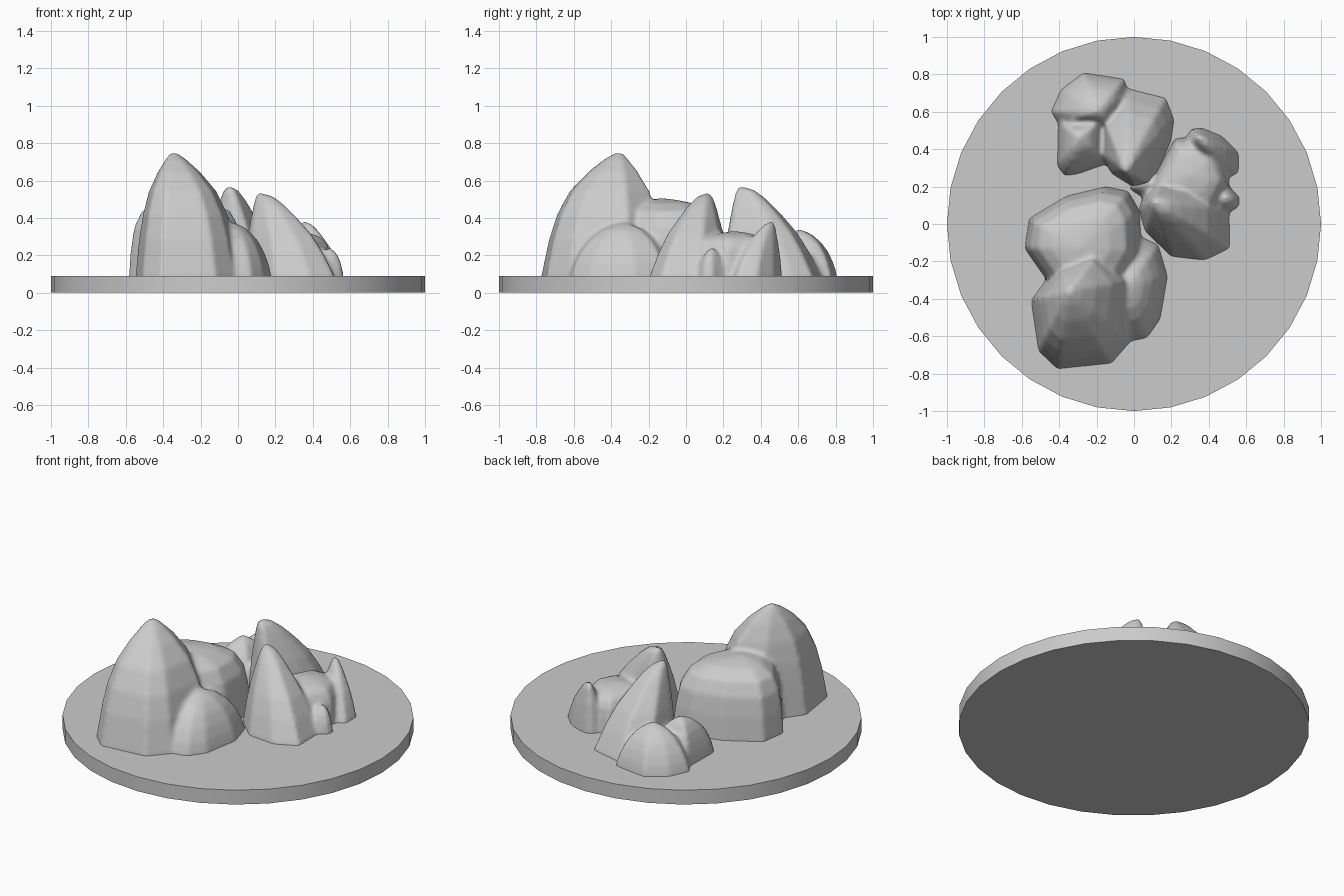
import bpy, bmesh

if "Cube" in bpy.data.objects:
    bpy.data.objects.remove(bpy.data.objects["Cube"])

BASE = 0.09   # top of the disc
SUNK = 0.03   # rocks start inside the disc

# side profiles: (pull towards peak, fraction of height)
PEAK = [(0, 0), (.1, .3), (.2, .5), (.36, .69), (.6, .85), (.8, .95), (.93, 1.0)]
SLOPE = [(0, 0), (.15, .28), (.3, .5), (.47, .68), (.65, .85), (.8, .96), (.93, 1.0)]
DOME = [(0, 0), (.08, .25), (.2, .48), (.37, .7), (.6, .88), (.8, .97)]
BLOCK = [(0, 0), (.04, .35), (.1, .63), (.24, .84), (.5, .95), (.75, .99)]


def add_rock(bm, foot, peak, profile):
    """Loft a footprint up to a peak as one closed rock."""
    px, py, pz = peak
    levels = [(0, SUNK)] + [(s, BASE + h * (pz - BASE)) for s, h in profile]
    rings = [[bm.verts.new((x + (px - x) * s, y + (py - y) * s, z)) for x, y in foot]
             for s, z in levels]
    n = len(foot)
    for lo, hi in zip(rings, rings[1:]):
        for i in range(n):
            j = (i + 1) % n
            bm.faces.new((lo[i], lo[j], hi[j], hi[i]))
    tip = bm.verts.new((px, py, pz + 0.006))
    for i in range(n):
        bm.faces.new((rings[-1][i], rings[-1][(i + 1) % n], tip))
    bm.faces.new(rings[0][::-1])


def cluster(name, rocks):
    """Fuse several rocks into one softly weathered outcrop."""
    bm = bmesh.new()
    for rock in rocks:
        add_rock(bm, *rock)
    bmesh.ops.recalc_face_normals(bm, faces=bm.faces)
    me = bpy.data.meshes.new(name)
    bm.to_mesh(me)
    bm.free()
    ob = bpy.data.objects.new(name, me)
    bpy.context.collection.objects.link(ob)
    fuse = ob.modifiers.new("fuse", 'REMESH')
    fuse.mode = 'VOXEL'
    fuse.voxel_size = 0.014
    fuse.use_smooth_shade = True
    soft = ob.modifiers.new("soften", 'SMOOTH')
    soft.factor = 0.5
    soft.iterations = 6


# round base disc
bpy.ops.mesh.primitive_cylinder_add(vertices=32, radius=1, depth=BASE, location=(0, 0, BASE / 2))
bpy.context.object.name = "base_disc"
bpy.ops.object.shade_smooth_by_angle()

# front left: tall peak, broad block behind, low boulder on the right
cluster("large_outcrop", [
    ([(-.55, -.41), (-.51, -.68), (-.41, -.775), (-.12, -.745), (-.02, -.63),
      (.02, -.3), (-.15, -.1), (-.4, -.2)], (-.35, -.355, .745), PEAK),
    ([(-.585, -.13), (-.56, .03), (-.36, .15), (-.15, .2), (-.03, .175), (.03, .07),
      (.04, -.15), (-.1, -.4), (-.4, -.38), (-.48, -.28)], (-.3, -.13, .5), BLOCK),
    ([(.04, -.07), (.13, -.11), (.18, -.28), (.14, -.51), (.07, -.61), (-.04, -.63),
      (-.2, -.45), (-.15, -.15)], (-.03, -.33, .37), DOME),
])

# right: leaning peak, low middle, back spike and two pebbles
cluster("right_outcrop", [
    ([(.025, .08), (.06, -.04), (.2, -.175), (.38, -.195), (.515, -.13), (.51, .08),
      (.36, .2), (.15, .24), (.06, .17)], (.11, .12, .53), SLOPE),
    ([(.08, .2), (.2, .05), (.44, .08), (.51, .22), (.46, .38), (.32, .46), (.22, .46)],
     (.3, .26, .325), BLOCK),
    ([(.27, .43), (.3, .505), (.36, .515), (.47, .47), (.56, .38), (.56, .27), (.48, .24),
      (.36, .3)], (.35, .465, .38), SLOPE),
    ([(.42, .08), (.5, .06), (.56, .09), (.565, .14), (.51, .2), (.42, .2)],
     (.49, .14, .24), DOME),
    ([(-.03, .19), (.05, .14), (.13, .2), (.1, .29), (.02, .26)], (.08, .22, .22), DOME),
])

# back: leaning peak with two low boulders on its left
cluster("back_outcrop", [
    ([(-.18, .38), (-.12, .27), (0, .195), (.1, .21), (.2, .45), (.215, .56), (.17, .675),
      (-.03, .725), (-.18, .6)], (-.05, .285, .565), SLOPE),
    ([(-.445, .6), (-.39, .72), (-.27, .81), (-.05, .775), (-.03, .68), (-.1, .5),
      (-.4, .53)], (-.2, .6, .335), DOME),
    ([(-.405, .55), (-.41, .31), (-.37, .255), (-.29, .27), (-.15, .32), (-.14, .58)],
     (-.29, .47, .34), DOME),
])
